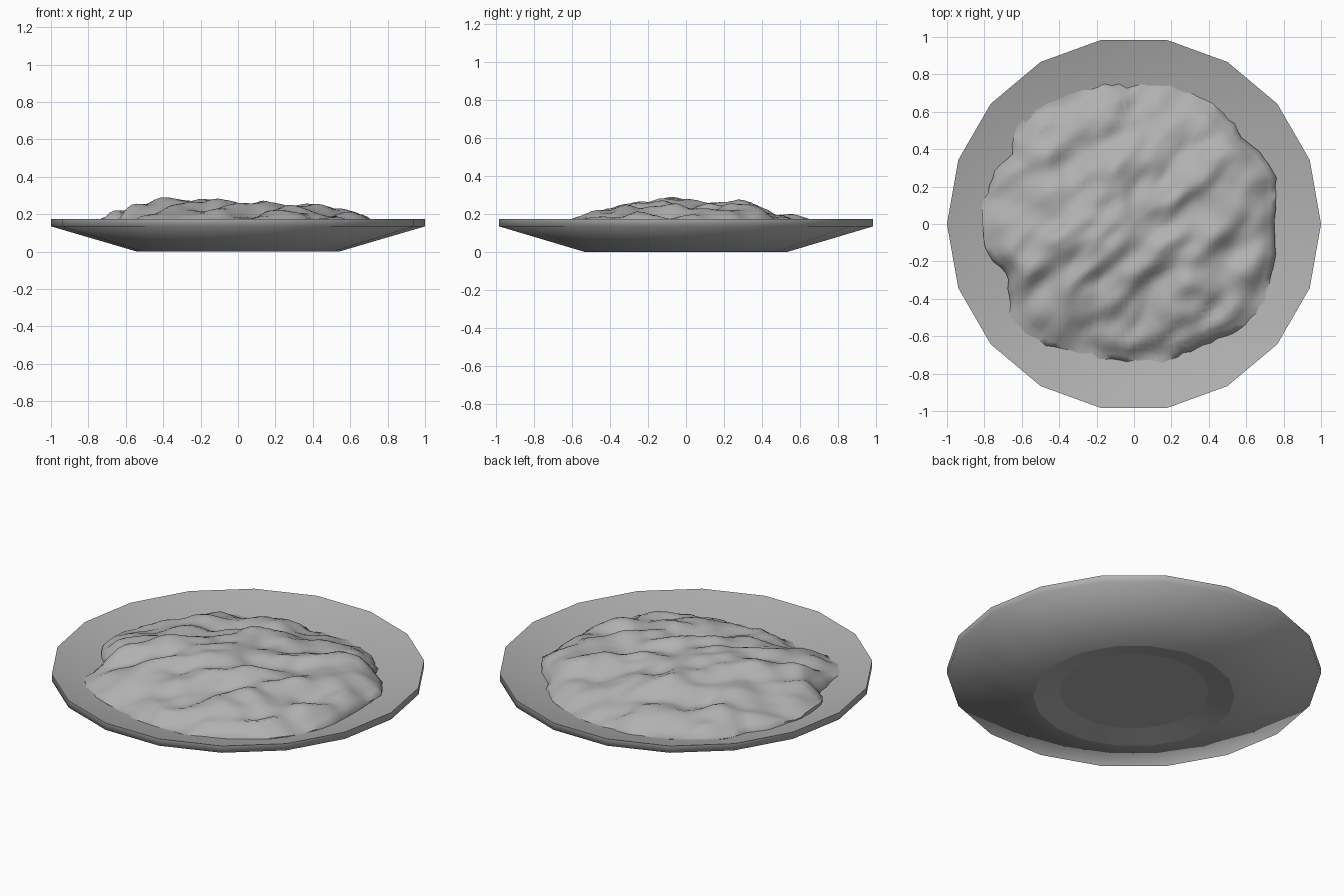
import bpy, bmesh, math
from mathutils import Vector, noise

if "Cube" in bpy.data.objects:
    bpy.data.objects.remove(bpy.data.objects["Cube"])

grey = bpy.data.materials.new("mid_grey")
grey.diffuse_color = (0.44, 0.44, 0.44, 1)
grey.use_nodes = True
grey.node_tree.nodes["Principled BSDF"].inputs["Base Color"].default_value = grey.diffuse_color


def finish(name, bm, angle):
    bmesh.ops.recalc_face_normals(bm, faces=bm.faces)
    mesh = bpy.data.meshes.new(name)
    bm.to_mesh(mesh)
    bm.free()
    ob = bpy.data.objects.new(name, mesh)
    bpy.context.collection.objects.link(ob)
    mesh.materials.append(grey)
    bpy.ops.object.select_all(action='DESELECT')
    ob.select_set(True)
    bpy.context.view_layer.objects.active = ob
    bpy.ops.object.shade_smooth_by_angle(angle=math.radians(angle),
                                         keep_sharp_edges=True)
    return ob


# Plate: 18-sided lathe with a sloping dish and recessed foot
SIDES = 18
profile = [(0.40, 0.03), (0.54, 0.0), (1.0, 0.135), (1.0, 0.175), (0.56, 0.045)]
bm = bmesh.new()
rings = [[bm.verts.new((r * math.cos(2 * math.pi * i / SIDES),
                        r * math.sin(2 * math.pi * i / SIDES), z))
          for i in range(SIDES)] for r, z in profile]
for a, b in zip(rings, rings[1:]):
    for i in range(SIDES):
        j = (i + 1) % SIDES
        bm.faces.new((a[i], a[j], b[j], b[i]))
bm.faces.new(rings[0])
bm.faces.new(rings[-1])
# Crisp edges around the foot
for ring in rings[:2]:
    for i in range(SIDES):
        bm.edges.get((ring[i], ring[(i + 1) % SIDES])).smooth = False
finish("plate", bm, 80)


# Food mound: irregular outline, domed, with diagonal ridges
outline = [(0, .75), (20, .80), (40, .74), (60, .77), (90, .74), (120, .78),
           (137, .83), (150, .76), (165, .81), (190, .81), (202, .72),
           (217, .82), (230, .81), (250, .74), (270, .73), (285, .75),
           (300, .75), (315, .80), (328, .81), (345, .77), (360, .75)]


def edge_radius(deg):
    for (a0, r0), (a1, r1) in zip(outline, outline[1:]):
        if a0 <= deg <= a1:
            return r0 + (r1 - r0) * (deg - a0) / (a1 - a0)


def dish(r):
    return 0.045 + 0.13 * max(0, r - 0.56) / 0.44


def height(x, y):
    along, across = (x + y) * 0.707, (x - y) * 0.707
    n = noise.noise(Vector((along * 3.5, across * 7, 2.3)))
    n += 0.4 * noise.noise(Vector((along * 7, across * 12, 7.1)))
    return 0.248 - 0.13 * x * x - 0.22 * y * y + 0.065 * n


SEG, RINGS = 120, 26
bm = bmesh.new()
centre = bm.verts.new((0, 0, height(0, 0)))
rings = []
for k in range(1, RINGS + 2):
    ring = []
    for i in range(SEG):
        a = 2 * math.pi * i / SEG
        R = edge_radius(math.degrees(a))
        R += 0.025 * noise.noise(Vector((math.cos(a) * 12, math.sin(a) * 12, 0)))
        t = min(k / RINGS, 1)
        r = R * t
        x, y = r * math.cos(a), r * math.sin(a)
        if k > RINGS:
            z = dish(r) - 0.012
        else:
            drop = max(0, (t - 0.86) / 0.14) ** 2
            drop *= 0.6 + 0.4 * abs(math.sin(a))
            z = height(x, y) * (1 - drop) + dish(r) * drop
            z = max(z, dish(r) + 0.002)
        ring.append(bm.verts.new((x, y, z)))
    rings.append(ring)
for i in range(SEG):
    bm.faces.new((centre, rings[0][i], rings[0][(i + 1) % SEG]))
for a, b in zip(rings, rings[1:]):
    for i in range(SEG):
        j = (i + 1) % SEG
        bm.faces.new((a[i], b[i], b[j], a[j]))
finish("food_mound", bm, 60)
